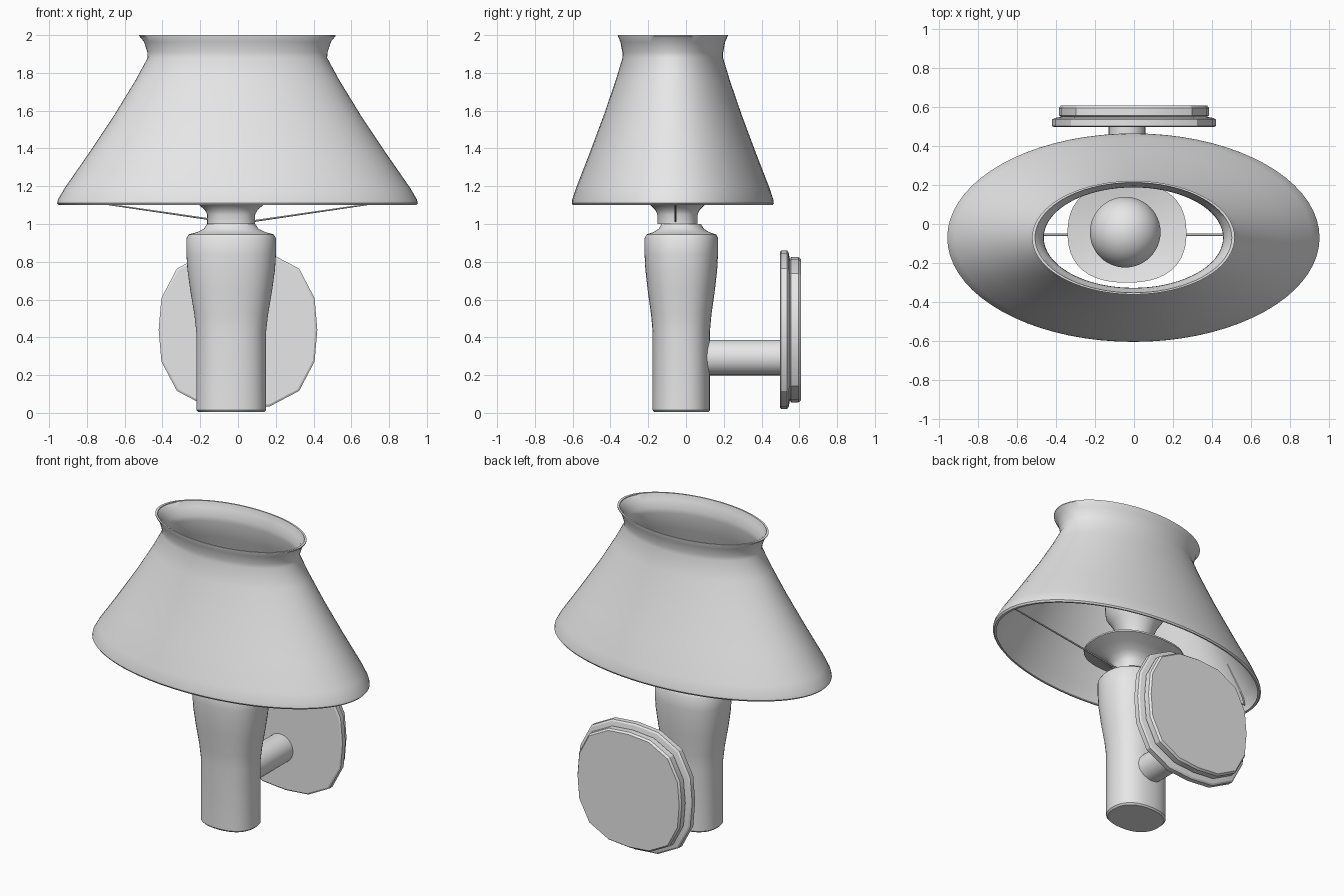
import bpy, bmesh, math
from mathutils import Vector

if "Cube" in bpy.data.objects:
    bpy.data.objects.remove(bpy.data.objects["Cube"])

grey = bpy.data.materials.new("light grey")
grey.use_nodes = True
colour = (0.8, 0.8, 0.8, 1)
grey.diffuse_color = colour
grey.node_tree.nodes["Principled BSDF"].inputs["Base Color"].default_value = colour


def finish(obj, angle=35):
    obj.data.materials.append(grey)
    bpy.ops.object.select_all(action="DESELECT")
    obj.select_set(True)
    bpy.context.view_layer.objects.active = obj
    bpy.ops.object.shade_smooth_by_angle(angle=math.radians(angle))


def turned(name, profile, centre, depth=1, square=0, sides=48, closed=False, angle=35, wall=False):
    """Sweep (radius, height) round an axis; depth squashes, square fills the corners.
    wall=True lays the axis along +y instead of +z."""
    bm = bmesh.new()
    rings = []
    for r, h in profile:
        ring = []
        for i in range(sides):
            a = math.tau * i / sides
            k = r * (1 + square * math.sin(2 * a) ** 2)
            u, v = k * math.cos(a), k * math.sin(a) * depth
            co = Vector((u, h, v)) if wall else Vector((u, v, h))
            ring.append(bm.verts.new(co + Vector(centre)))
        rings.append(ring)
    pairs = list(zip(rings, rings[1:]))
    if closed:
        pairs.append((rings[-1], rings[0]))
    else:
        bm.faces.new(rings[0])
        bm.faces.new(rings[-1])
    for low, high in pairs:
        for i in range(sides):
            j = (i + 1) % sides
            bm.faces.new((low[i], low[j], high[j], high[i]))
    bmesh.ops.recalc_face_normals(bm, faces=bm.faces)
    mesh = bpy.data.meshes.new(name)
    bm.to_mesh(mesh)
    bm.free()
    obj = bpy.data.objects.new(name, mesh)
    bpy.context.collection.objects.link(obj)
    finish(obj, angle)
    return obj


# Oval shade: outer skin, then the inner skin back down
outer = [(0.945, 1.1), (0.955, 1.11), (0.95, 1.13), (0.915, 1.19), (0.79, 1.37),
         (0.65, 1.58), (0.54, 1.76), (0.475, 1.88), (0.477, 1.91), (0.495, 1.965), (0.52, 1.995), (0.52, 2.0)]
inner = [(r - 0.015, z) for r, z in reversed(outer)]
turned("lamp_shade", outer + inner, (-0.003, -0.07, 0), depth=0.56, sides=72, closed=True)

# Stem with collar
stem = [(0.175, 0.005), (0.185, 0.015), (0.185, 0.43), (0.195, 0.52), (0.217, 0.65), (0.232, 0.76), (0.237, 0.84),
        (0.237, 0.925), (0.225, 0.945), (0.18, 0.957), (0.145, 0.975), (0.127, 1.0)]
turned("stem", stem, (-0.036, -0.025, 0), depth=0.82, square=0.05)

# Dish under the bulb
dish = [(0.127, 1.0), (0.127, 1.05), (0.14, 1.075), (0.17, 1.1), (0.23, 1.125), (0.305, 1.15),
        (0.305, 1.16), (0.2, 1.14), (0.1, 1.13)]
turned("bulb_dish", dish, (-0.036, -0.045, 0), depth=0.84, square=0.06)

# Bulb: narrow neck opening into a ball
bulb = [(0.08, 1.12), (0.08, 1.2), (0.1, 1.27), (0.14, 1.36)]
bulb += [(0.182 * math.cos(a), 1.46 + 0.182 * math.sin(a))
         for a in (math.radians(d) for d in range(-15, 90, 10))]
turned("bulb", bulb, (-0.045, -0.042, 0))

# Wall arm and stepped wall plate
turned("wall_arm", [(0.094, 0.03), (0.094, 0.52)], (-0.036, 0, 0.293), wall=True, sides=32)
plate = [(0.41, 0.497), (0.42, 0.503), (0.42, 0.535), (0.41, 0.543), (0.375, 0.55),
         (0.385, 0.557), (0.385, 0.595), (0.375, 0.608)]
turned("wall_plate", plate, (0, 0, 0.44), square=0.09, sides=16, wall=True, angle=25)

# Wire arms that carry the shade
for side, name in ((1, "left_shade_wire"), (-1, "right_shade_wire")):
    curve = bpy.data.curves.new(name, "CURVE")
    curve.dimensions = "3D"
    curve.bevel_depth = 0.006
    curve.bevel_resolution = 1
    curve.use_fill_caps = True
    path = curve.splines.new("POLY")
    points = [(0.08, 1.015), (0.915, 1.137), (0.9, 1.19), (0.78, 1.37)]
    path.points.add(len(points) - 1)
    for p, (x, z) in zip(path.points, points):
        p.co = (side * x, -0.055, z, 1)
    wire = bpy.data.objects.new(name, curve)
    bpy.context.collection.objects.link(wire)
    bpy.ops.object.select_all(action="DESELECT")
    wire.select_set(True)
    bpy.context.view_layer.objects.active = wire
    bpy.ops.object.convert(target="MESH")
    finish(bpy.context.view_layer.objects.active)
